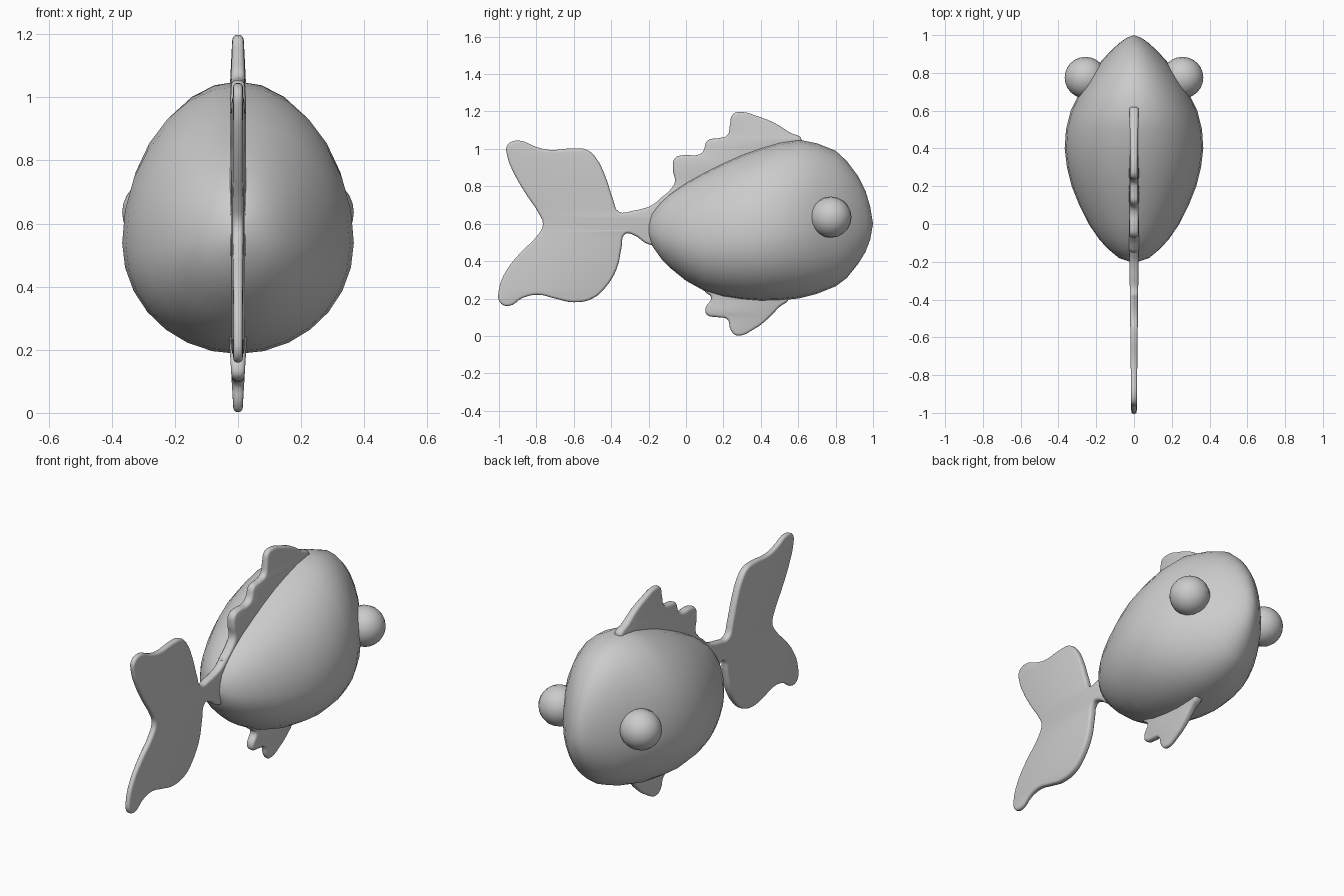
import bpy, bmesh, math
from mathutils import Vector

if "Cube" in bpy.data.objects:
    bpy.data.objects.remove(bpy.data.objects["Cube"])

grey = bpy.data.materials.new("plain grey")
grey.diffuse_color = (0.6, 0.6, 0.6, 1)
grey.use_nodes = True
grey.node_tree.nodes["Principled BSDF"].inputs["Base Color"].default_value = grey.diffuse_color


def finish(ob, angle=60):
    """Apply the material and smooth shading."""
    ob.data.materials.clear()
    ob.data.materials.append(grey)
    bpy.ops.object.select_all(action='DESELECT')
    ob.select_set(True)
    bpy.context.view_layer.objects.active = ob
    bpy.ops.object.shade_smooth_by_angle(angle=math.radians(angle))


def add(name, data):
    ob = bpy.data.objects.new(name, data)
    bpy.context.collection.objects.link(ob)
    return ob


def fin(name, outline, thickness):
    """Rounded plate in the YZ plane; thickness(y, z) scales its width."""
    cu = bpy.data.curves.new(name + "_outline", 'CURVE')
    cu.dimensions, cu.fill_mode = '2D', 'BOTH'
    cu.resolution_u, cu.bevel_resolution = 4, 2
    cu.extrude, cu.bevel_depth, cu.offset = 0.006, 0.014, -0.014
    sp = cu.splines.new('BEZIER')
    sp.bezier_points.add(len(outline) - 1)
    for bp, (y, z) in zip(sp.bezier_points, outline):
        bp.co = (y, z, 0)
        bp.handle_left_type = bp.handle_right_type = 'AUTO'
    sp.use_cyclic_u = True
    helper = add(name + "_helper", cu)
    bpy.context.view_layer.update()
    dg = bpy.context.evaluated_depsgraph_get()
    me = bpy.data.meshes.new_from_object(helper.evaluated_get(dg))
    bpy.data.objects.remove(helper)
    for v in me.vertices:
        y, z, x = v.co
        v.co = (x * thickness(y, z), y, z)
    bm = bmesh.new()
    bm.from_mesh(me)
    bmesh.ops.remove_doubles(bm, verts=bm.verts, dist=0.0005)
    bmesh.ops.recalc_face_normals(bm, faces=bm.faces)
    bm.to_mesh(me)
    bm.free()
    finish(add(name, me))


# Body: egg-shaped sections along y (y, bottom, top, half width)
stations = [
    (-0.20, 0.54, 0.60, 0.02), (-0.18, 0.48, 0.66, 0.08), (-0.13, 0.41, 0.72, 0.14),
    (-0.08, 0.36, 0.765, 0.185), (0.0, 0.295, 0.82, 0.24), (0.1, 0.24, 0.875, 0.29),
    (0.2, 0.21, 0.925, 0.33), (0.3, 0.195, 0.97, 0.355), (0.4, 0.187, 1.005, 0.367),
    (0.5, 0.19, 1.035, 0.36), (0.6, 0.20, 1.05, 0.335), (0.7, 0.225, 1.03, 0.285),
    (0.8, 0.265, 0.99, 0.22), (0.86, 0.31, 0.935, 0.175), (0.92, 0.385, 0.855, 0.12),
    (0.96, 0.45, 0.775, 0.075), (0.985, 0.515, 0.69, 0.04),
]
SIDES = 28
bm = bmesh.new()
rings = []
for y, lo, hi, w in stations:
    mid = lo + 0.43 * (hi - lo)
    ring = []
    for i in range(SIDES):
        a = 2 * math.pi * i / SIDES
        s = math.sin(a)
        ring.append(bm.verts.new((w * math.cos(a), y, mid + s * (hi - mid if s > 0 else mid - lo))))
    rings.append(ring)
for r0, r1 in zip(rings, rings[1:]):
    for i in range(SIDES):
        j = (i + 1) % SIDES
        bm.faces.new((r0[i], r0[j], r1[j], r1[i]))
for ring, tip in ((rings[0], (0, -0.205, 0.57)), (rings[-1], (0, 1.0, 0.6))):
    t = bm.verts.new(tip)
    for i in range(SIDES):
        bm.faces.new((ring[i], ring[(i + 1) % SIDES], t))
bmesh.ops.recalc_face_normals(bm, faces=bm.faces)
me = bpy.data.meshes.new("body")
bm.to_mesh(me)
bm.free()
finish(add("body", me))

# Tail fin with its narrow stalk
fin("tail_fin", [
    (-0.1, 0.73), (-0.2, 0.69), (-0.28, 0.67), (-0.36, 0.665), (-0.39, 0.73), (-0.43, 0.85),
    (-0.48, 0.95), (-0.53, 0.995), (-0.6, 1.003), (-0.73, 0.995), (-0.8, 1.01), (-0.9, 1.045),
    (-0.955, 1.02), (-0.955, 0.96), (-0.92, 0.87), (-0.85, 0.75), (-0.79, 0.66), (-0.765, 0.595),
    (-0.8, 0.53), (-0.88, 0.45), (-0.96, 0.35), (-1.0, 0.25), (-0.995, 0.18), (-0.95, 0.16),
    (-0.87, 0.205), (-0.79, 0.22), (-0.7, 0.2), (-0.6, 0.18), (-0.5, 0.2), (-0.43, 0.26),
    (-0.37, 0.36), (-0.345, 0.47), (-0.325, 0.545), (-0.28, 0.54), (-0.2, 0.49), (-0.1, 0.5),
], lambda y, z: 1.2 + 0.6 * min(0, y + 0.2))

# Back fin with stepped rear edge
fin("dorsal_fin", [
    (0.62, 1.045), (0.55, 1.09), (0.47, 1.14), (0.38, 1.175), (0.3, 1.197), (0.25, 1.185),
    (0.235, 1.13), (0.22, 1.072), (0.17, 1.057), (0.115, 1.045), (0.09, 0.985), (0.06, 0.967),
    (-0.01, 0.967), (-0.06, 0.95), (-0.07, 0.89), (-0.06, 0.82), (-0.09, 0.775), (-0.15, 0.70),
    (0.0, 0.7), (0.5, 0.95),
], lambda y, z: 1.3 - 1.8 * max(0, z - 0.9 - 0.2 * y))

# Belly fin
fin("belly_fin", [
    (0.55, 0.2), (0.5, 0.155), (0.43, 0.085), (0.37, 0.04), (0.27, 0.003), (0.24, 0.03),
    (0.22, 0.09), (0.17, 0.1), (0.11, 0.115), (0.105, 0.15), (0.135, 0.205), (0.1, 0.245),
    (0.2, 0.3), (0.5, 0.3),
], lambda y, z: 0.7 + 3.0 * max(0, z))

# Eyes: bulging balls on both sides of the head
for side, x in (("right", 0.257), ("left", -0.257)):
    bpy.ops.mesh.primitive_uv_sphere_add(segments=20, ring_count=12, radius=0.11,
                                         location=(x, 0.775, 0.635), rotation=(0, math.pi / 2, 0))
    eye = bpy.context.object
    eye.name = side + "_eye"
    finish(eye)
